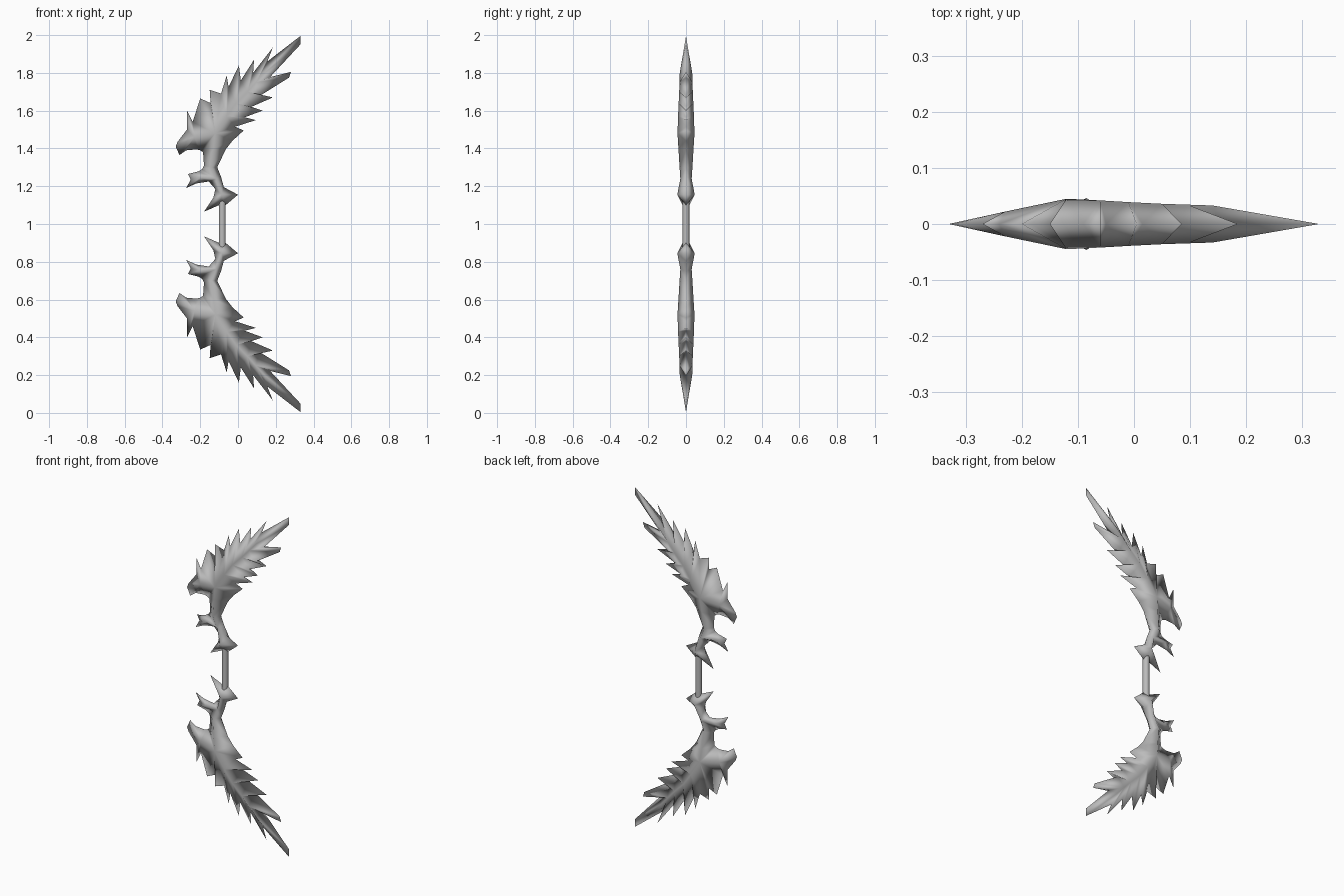
import bpy
import bmesh
from mathutils import Vector

UNIT = 0.01      # profile points are written in hundredths, above the grip centre
CENTRE = 1.0     # height of the grip centre

if "Cube" in bpy.data.objects:
    bpy.data.objects.remove(bpy.data.objects["Cube"], do_unlink=True)

# One plain grey metal for the whole bow
metal = bpy.data.materials.new("grey_metal")
metal.use_nodes = True
grey = (0.5, 0.5, 0.5, 1)
metal.diffuse_color = grey
metal.node_tree.nodes["Principled BSDF"].inputs["Base Color"].default_value = grey

# Raised ridge down the middle of the limb: x, height, half thickness
RIDGE = {
    "guard": (-8.5, 15.5, 4.6),
    "neck": (-11.5, 24, 3),
    "hook": (-20, 24.5, 1.8),
    "waist": (-14, 30, 3.4),
    "chest": (-13, 40, 4),
    "shoulder": (-12, 48, 4.5),
    "head": (-23, 46, 2.2),
    "wing_root": (-6, 57, 4.2),
    "wing_inner": (-1, 64, 3.9),
    "wing_middle": (5, 70, 3.6),
    "wing_fork": (9.5, 75, 3.45),
    "wing_outer": (14, 80, 3.3),
}

# Sharp outline, walked up the string side and down the outer side;
# each run fans out from its ridge point and starts at the notch before it
STRING_SIDE = [
    ("guard", [(-6.5, 10), (0, 15.5), (-7.5, 19.5)]),
    ("neck", [(-9, 25)]),
    ("waist", [(-11, 30)]),
    ("chest", [(-6.5, 39.5)]),
    ("shoulder", [(-3, 44), (3, 49.5)]),
    ("wing_root", [(-1.5, 51.5), (9.5, 55)]),
    ("wing_inner", [(3.5, 56.5), (13, 60)]),
    ("wing_middle", [(7, 62), (18.5, 67)]),
    ("wing_fork", [(11, 67.5), (27, 77.5), (28, 80.5)]),
    ("wing_outer", [(17, 77.8), (33, 95), (33, 99.5)]),
]
OUTER_SIDE = [
    ("wing_fork", [(15.5, 86), (18.5, 93.5)]),
    ("wing_middle", [(8, 80), (8.5, 87)]),
    ("wing_inner", [(1.5, 76), (0.5, 84)]),
    ("wing_root", [(-5, 72.5), (-6, 78.5)]),
    ("shoulder", [(-9, 69), (-15, 71), (-14.5, 64), (-20, 66.5)]),
    ("head", [(-24, 54), (-27, 60), (-27, 50), (-32, 43.5), (-33, 41),
              (-31, 36.5), (-27.5, 39), (-22, 39.5)]),
    ("shoulder", [(-20, 39)]),
    ("chest", [(-18.5, 38)]),
    ("waist", [(-18, 31)]),
    ("neck", [(-19, 29)]),
    ("hook", [(-21, 27.8), (-26.5, 26.5), (-25, 23.5), (-27.5, 19), (-22, 21.5)]),
    ("neck", [(-15.5, 22.5)]),
    ("guard", [(-12, 18.5), (-13, 14), (-18, 6.5), (-10, 10)]),
]


def finish(obj):
    """Give the part its colour and soft shading all round."""
    obj.data.materials.append(metal)
    obj.data.shade_smooth()


def build_limb():
    """Closed blade: sharp outline on y = 0, ridges standing out on both faces."""
    bm = bmesh.new()
    rim = []
    for name, points in STRING_SIDE + OUTER_SIDE:
        for x, z in points:
            rim.append((name, bm.verts.new(Vector((x, 0, z)) * UNIT)))
    for side in (-1, 1):
        ridge = {name: bm.verts.new(Vector((x, side * h, z)) * UNIT)
                 for name, (x, z, h) in RIDGE.items()}
        for i, (name, vert) in enumerate(rim):
            next_name, next_vert = rim[(i + 1) % len(rim)]
            bm.faces.new((vert, next_vert, ridge[name]))
            if next_name != name:
                bm.faces.new((next_vert, ridge[next_name], ridge[name]))
    bmesh.ops.recalc_face_normals(bm, faces=bm.faces)
    mesh = bpy.data.meshes.new("winged_limbs")
    bm.to_mesh(mesh)
    bm.free()
    limb = bpy.data.objects.new("winged_limbs", mesh)
    limb.location.z = CENTRE
    bpy.context.collection.objects.link(limb)
    return limb


# Upper limb, mirrored to make the lower one
limbs = build_limb()
finish(limbs)
mirror = limbs.modifiers.new("lower_limb", "MIRROR")
mirror.use_axis = (False, False, True)
mirror.use_mirror_merge = False

# Slim round grip joining the two guards
bpy.ops.mesh.primitive_cylinder_add(vertices=12, radius=0.018, depth=0.28,
                                    end_fill_type="NOTHING",
                                    location=(-0.083, 0, CENTRE))
grip = bpy.context.object
grip.name = "grip"
finish(grip)
